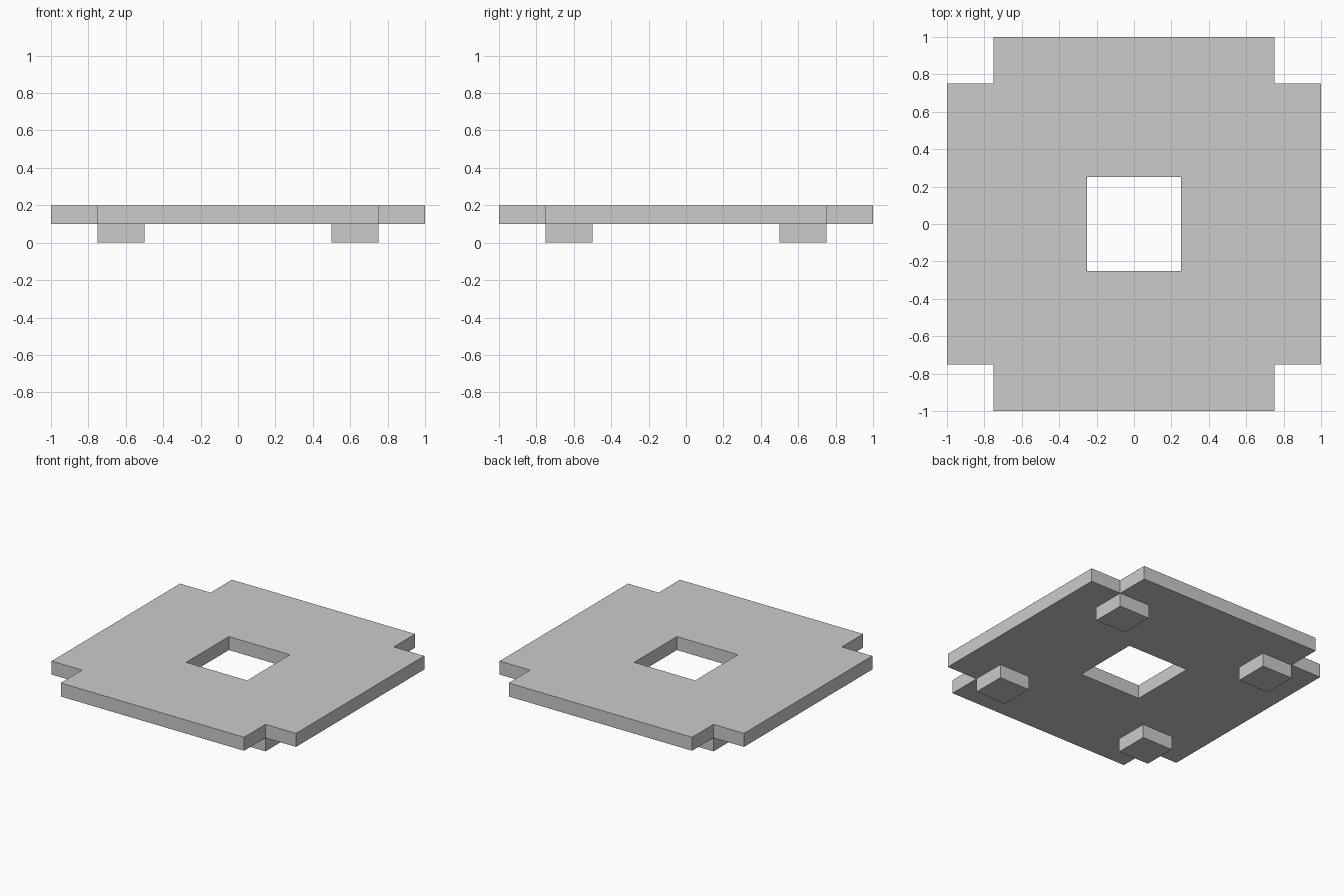
import bpy
import bmesh

if "Cube" in bpy.data.objects:
    bpy.data.objects.remove(bpy.data.objects["Cube"])

TOP, UNDERSIDE = 0.2, 0.1


def add_object(name, bm):
    bmesh.ops.recalc_face_normals(bm, faces=bm.faces)
    mesh = bpy.data.meshes.new(name)
    bm.to_mesh(mesh)
    bm.free()
    obj = bpy.data.objects.new(name, mesh)
    bpy.context.collection.objects.link(obj)
    return obj


# Plate: square grid of cells, without the four corners and the centre
cuts = [-1, -0.75, -0.25, 0.25, 0.75, 1]
bm = bmesh.new()
grid = [[bm.verts.new((x, y, UNDERSIDE)) for y in cuts] for x in cuts]
for i in range(5):
    for j in range(5):
        is_corner = i in (0, 4) and j in (0, 4)
        is_centre = i == 2 and j == 2
        if not (is_corner or is_centre):
            bm.faces.new((grid[i][j], grid[i + 1][j],
                          grid[i + 1][j + 1], grid[i][j + 1]))
bmesh.ops.delete(bm, geom=[v for v in bm.verts if not v.link_faces], context='VERTS')
raised = bmesh.ops.extrude_face_region(bm, geom=bm.faces[:], use_keep_orig=True)
for v in raised["geom"]:
    if isinstance(v, bmesh.types.BMVert):
        v.co.z = TOP
add_object("plate", bm)

# Feet: one block tucked inside each corner notch
for side_x, x in (("left", -0.625), ("right", 0.625)):
    for side_y, y in (("front", -0.625), ("back", 0.625)):
        bm = bmesh.new()
        bmesh.ops.create_cube(bm, size=1)
        bmesh.ops.scale(bm, vec=(0.25, 0.25, UNDERSIDE), verts=bm.verts)
        foot = add_object(f"{side_y}_{side_x}_foot", bm)
        foot.location = (x, y, UNDERSIDE / 2)
